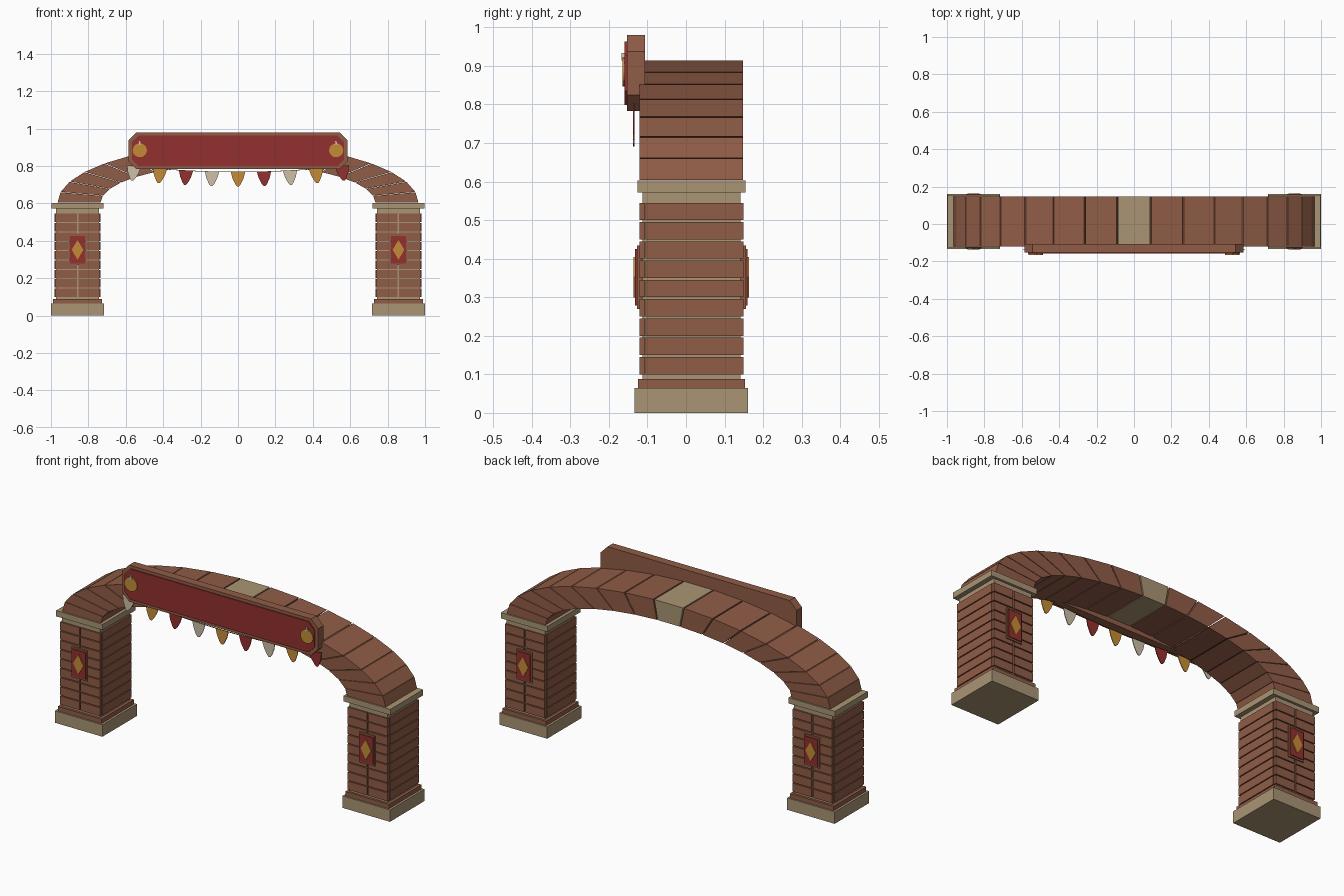
import bpy, bmesh
from math import sin, cos, pi, radians
from mathutils import Matrix

cube = bpy.data.objects.get("Cube")
if cube:
    bpy.data.objects.remove(cube, do_unlink=True)


def material(name, rgb):
    m = bpy.data.materials.new(name)
    m.use_nodes = True
    m.diffuse_color = (*rgb, 1)
    m.node_tree.nodes["Principled BSDF"].inputs["Base Color"].default_value = (*rgb, 1)
    return m


BRICK = material("brick", (0.28, 0.108, 0.062))
STONE = material("sandstone", (0.40, 0.30, 0.175))
RED = material("banner red", (0.29, 0.03, 0.026))
GOLD = material("gold", (0.56, 0.26, 0.038))
CREAM = material("cream", (0.62, 0.52, 0.39))

MID_Y = 0.014       # depth centre of the masonry
PILLAR_X = 0.858
SPRING = 0.603      # height where the arch starts


def finish(name, bm, mat):
    bmesh.ops.recalc_face_normals(bm, faces=bm.faces)
    mesh = bpy.data.meshes.new(name)
    bm.to_mesh(mesh)
    bm.free()
    mesh.materials.append(mat)
    obj = bpy.data.objects.new(name, mesh)
    bpy.context.collection.objects.link(obj)
    return obj


def add_box(bm, x, y, z):
    """Box from (min, max) pairs."""
    size = [b - a for a, b in (x, y, z)]
    mid = [(a + b) / 2 for a, b in (x, y, z)]
    bmesh.ops.create_cube(bm, size=1, matrix=Matrix.Translation(mid) @ Matrix.Diagonal((*size, 1)))


def add_prism(bm, outline, y0, y1):
    """Extrude an (x, z) outline along y."""
    face = bm.faces.new([bm.verts.new((x, y0, z)) for x, z in outline])
    ext = bmesh.ops.extrude_face_region(bm, geom=[face])["geom"]
    bmesh.ops.translate(bm, verts=[v for v in ext if isinstance(v, bmesh.types.BMVert)],
                        vec=(0, y1 - y0, 0))


def block(name, cx, hx, hy, z0, z1, mat):
    bm = bmesh.new()
    add_box(bm, (cx - hx, cx + hx), (MID_Y - hy, MID_Y + hy), (z0, z1))
    return finish(name, bm, mat)


def plate(name, outline, y0, y1, mat):
    bm = bmesh.new()
    add_prism(bm, outline, y0, y1)
    return finish(name, bm, mat)


def octagon(hx, z0, z1, c):
    return [(-hx + c, z0), (hx - c, z0), (hx, z0 + c), (hx, z1 - c),
            (hx - c, z1), (-hx + c, z1), (-hx, z1 - c), (-hx, z0 + c)]


def rectangle(cx, cz, hx, hz):
    return [(cx - hx, cz - hz), (cx + hx, cz - hz), (cx + hx, cz + hz), (cx - hx, cz + hz)]


# Pillars
for side, cx in (("left", PILLAR_X), ("right", -PILLAR_X)):
    block(side + "_base", cx, 0.142, 0.147, 0, 0.064, STONE)
    block(side + "_plinth", cx, 0.130, 0.139, 0.064, 0.088, BRICK)
    block(side + "_mortar_core", cx, 0.114, 0.127, 0.088, 0.572, STONE)
    block(side + "_capital", cx, 0.139, 0.140, 0.572, SPRING, STONE)

    # Brick courses: two bricks on front and back, one on each flank
    bm = bmesh.new()
    for row in range(9):
        z = (0.1 + row * 0.05, 0.145 + row * 0.05)
        for s in (-1, 1):
            y = sorted((MID_Y + s * 0.12, MID_Y + s * 0.135))
            add_box(bm, (cx - 0.119, cx - 0.004), y, z)
            add_box(bm, (cx + 0.004, cx + 0.119), y, z)
            x = sorted((cx + s * 0.105, cx + s * 0.122))
            add_box(bm, x, (MID_Y - 0.119, MID_Y + 0.119), z)
    finish(side + "_bricks", bm, BRICK)

    # Diamond plaques front and back
    for face, s in (("front", -1), ("back", 1)):
        def depth(d):
            return MID_Y + s * d
        name = side + "_" + face
        plate(name + "_plaque_frame", rectangle(cx, 0.352, 0.046, 0.082),
              depth(0.127), depth(0.141), BRICK)
        plate(name + "_plaque", rectangle(cx, 0.352, 0.039, 0.073), depth(0.139), depth(0.146), RED)
        plate(name + "_diamond",
              [(cx, 0.299), (cx + 0.031, 0.352), (cx, 0.405), (cx - 0.031, 0.352)],
              depth(0.144), depth(0.150), GOLD)

# Arch of wedge stones on two ellipses, with a pale keystone
STONES = 17
step = pi / STONES
gap = radians(0.22)
arch = bmesh.new()
for i in range(STONES):
    a, b = i * step + gap, (i + 1) * step - gap
    wedge = [(rx * cos(t), SPRING + rz * sin(t))
             for rx, rz, t in ((0.965, 0.313, a), (0.965, 0.313, b),
                               (0.735, 0.207, b), (0.735, 0.207, a))]
    if i == STONES // 2:
        plate("keystone", wedge, MID_Y - 0.134, MID_Y + 0.134, STONE)
    else:
        add_prism(arch, wedge, MID_Y - 0.134, MID_Y + 0.134)
finish("arch_stones", arch, BRICK)

# Sign board
plate("sign_board", octagon(0.585, 0.783, 0.98, 0.042), -0.153, -0.107, BRICK)
plate("sign_panel", octagon(0.567, 0.799, 0.964, 0.036), -0.159, -0.150, RED)

# Round medallions with a small stem
for side, cx in (("left", 0.525), ("right", -0.525)):
    disc = [(cx + 0.038 * cos(k * pi / 10), 0.884 + 0.037 * sin(k * pi / 10)) for k in range(20)]
    plate(side + "_medallion", disc, -0.165, -0.156, GOLD)
    stem = [(cx - 0.012, 0.914), (cx + 0.012, 0.914), (cx + 0.004, 0.922),
            (cx + 0.002, 0.934), (cx - 0.006, 0.934), (cx - 0.004, 0.922)]
    plate(side + "_medallion_stem", stem, -0.167, -0.157, CREAM)


# Bunting: a sagging cord and nine pennants
def cord_z(x):
    return 0.768 + 0.1 * x * x


half = [(0.038, 0), (0.029, -0.035), (0.014, -0.066), (0.005, -0.077)]
pennant = half + [(-x, z) for x, z in reversed(half)]
for i in range(9):
    cx = (i - 4) * 0.139
    tilt = 0.25 * cx
    outline = [(cx + x * cos(tilt) - z * sin(tilt), cord_z(cx) + x * sin(tilt) + z * cos(tilt))
               for x, z in pennant]
    plate(f"pennant_{i + 1}", outline, -0.137, -0.133, (CREAM, GOLD, RED)[i % 3])

xs = [-0.58 + 1.16 * k / 16 for k in range(17)]
cord = [(x, cord_z(x) - 0.0015) for x in xs] + [(x, cord_z(x) + 0.0015) for x in reversed(xs)]
plate("bunting_cord", cord, -0.1365, -0.1335, BRICK)
